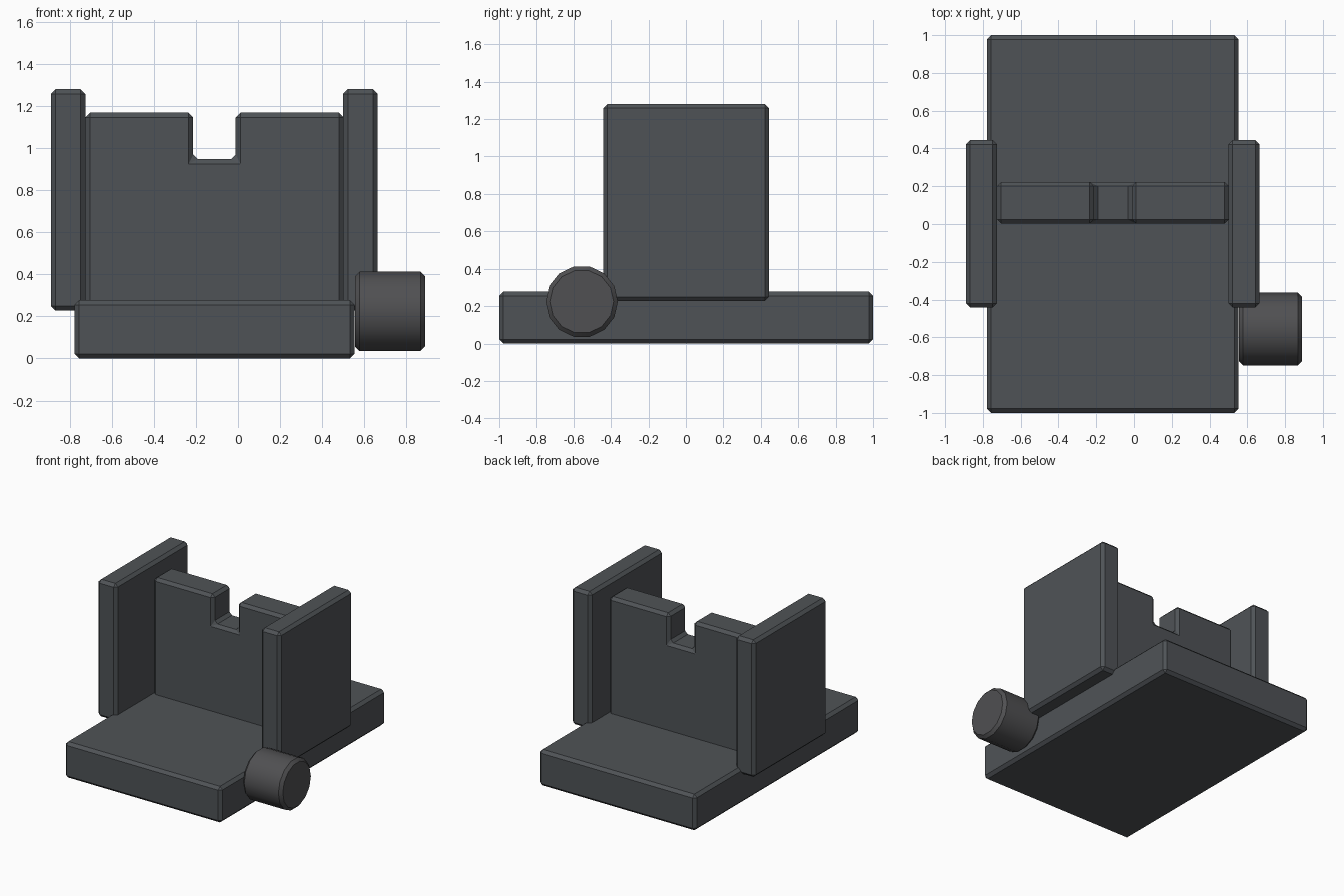
import bpy, math

if "Cube" in bpy.data.objects:
    bpy.data.objects.remove(bpy.data.objects["Cube"])

BEVEL = 0.022


def material(name, rgb):
    mat = bpy.data.materials.new(name)
    mat.diffuse_color = (*rgb, 1)
    mat.use_nodes = True
    mat.node_tree.nodes["Principled BSDF"].inputs["Base Color"].default_value = mat.diffuse_color
    return mat


DARK_GREY = material("dark_grey", (0.078, 0.086, 0.094))
KNOB_GREY = material("knob_grey", (0.08, 0.08, 0.084))


def extrude(name, profile, axis, start, end, mat=DARK_GREY):
    """Prism from a 2D profile: axis 'x' uses (y, z), axis 'y' uses (x, z)."""
    place = (lambda a, b, t: (t, a, b)) if axis == 'x' else (lambda a, b, t: (a, t, b))
    n = len(profile)
    verts = [place(a, b, t) for t in (start, end) for a, b in profile]
    faces = [tuple(range(n)), tuple(range(2 * n - 1, n - 1, -1))]
    faces += [((i + 1) % n, i, n + i, n + (i + 1) % n) for i in range(n)]
    # a profile along x comes out mirrored, so turn its faces round
    if axis == 'x':
        faces = [f[::-1] for f in faces]
    mesh = bpy.data.meshes.new(name)
    mesh.from_pydata(verts, [], faces)
    mesh.materials.append(mat)
    obj = bpy.data.objects.new(name, mesh)
    bpy.context.collection.objects.link(obj)
    bevel = obj.modifiers.new("chamfer", 'BEVEL')
    bevel.width = BEVEL
    bevel.segments = 1
    bevel.limit_method = 'ANGLE'
    bevel.angle_limit = math.radians(40)
    return obj


def rect(a0, a1, b0, b1):
    return [(a0, b0), (a1, b0), (a1, b1), (a0, b1)]


# Base slab
extrude("base_slab", rect(-0.778, 0.554, 0, 0.277), 'y', -1, 1)

# Upright side plates
for name, x in (("left_plate", -0.89), ("right_plate", 0.5)):
    extrude(name, rect(-0.442, 0.444, 0.227, 1.28), 'x', x, x + 0.164)

# Notched cross wall between the plates
wall = [(-0.726, 0.23), (0.502, 0.23), (0.502, 1.168), (-0.011, 1.168),
        (-0.011, 0.947), (-0.213, 0.947), (-0.213, 1.168), (-0.726, 1.168)]
extrude("notched_wall", wall, 'y', 0.003, 0.222)

# Round side knob, axis along x, with a corner pointing front and back
SIDES = 14
ring = [(-0.556 + 0.193 * math.cos(a), 0.224 + 0.193 * math.sin(a))
        for a in (2 * math.pi * i / SIDES for i in range(SIDES))]
knob = extrude("side_knob", ring, 'x', 0.555, 0.889, KNOB_GREY)
bpy.context.view_layer.objects.active = knob
knob.select_set(True)
bpy.ops.object.shade_smooth_by_angle(angle=math.radians(30))
